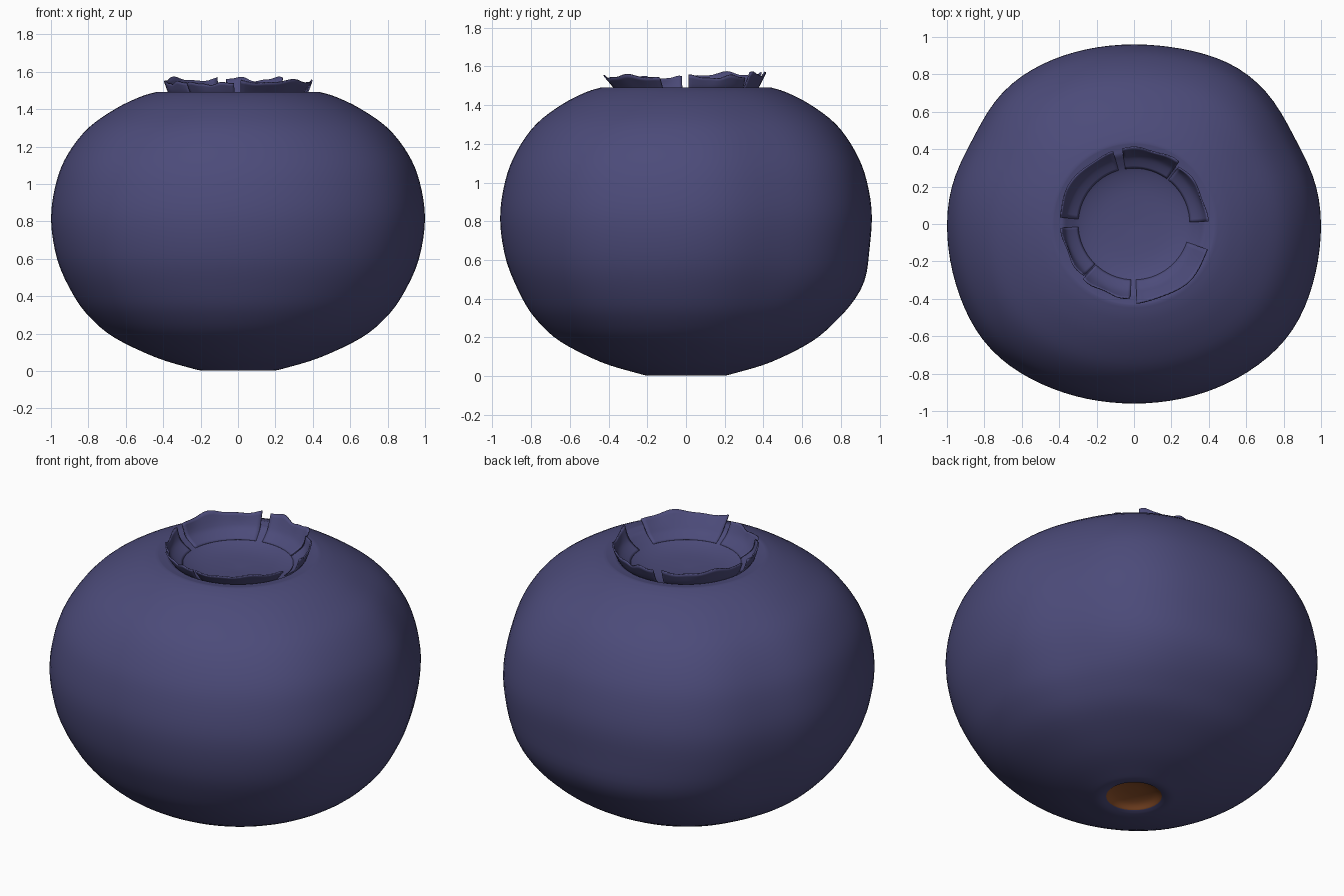
import bpy, bmesh, math, random

if "Cube" in bpy.data.objects:
    bpy.data.objects.remove(bpy.data.objects["Cube"])

random.seed(4)


def material(name, rgb):
    m = bpy.data.materials.new(name)
    m.diffuse_color = (*rgb, 1)
    m.use_nodes = True
    m.node_tree.nodes["Principled BSDF"].inputs["Base Color"].default_value = m.diffuse_color
    return m


skin = material("berry blue", (0.072, 0.07, 0.193))
scar = material("stem scar brown", (0.29, 0.088, 0.025))


def finish(name, bm, mats, angle=50):
    me = bpy.data.meshes.new(name)
    bm.to_mesh(me)
    bm.free()
    ob = bpy.data.objects.new(name, me)
    bpy.context.collection.objects.link(ob)
    for m in mats:
        me.materials.append(m)
    bpy.ops.object.select_all(action='DESELECT')
    ob.select_set(True)
    bpy.context.view_layer.objects.active = ob
    bpy.ops.object.shade_smooth_by_angle(angle=math.radians(angle))
    return ob


def smooth_profile(pts, steps=4):
    """Catmull-Rom curve through the profile points."""
    out = []
    for i in range(len(pts) - 1):
        p = [pts[max(i - 1, 0)], pts[i], pts[i + 1], pts[min(i + 2, len(pts) - 1)]]
        for s in range(steps):
            t = s / steps
            out.append(tuple(0.5 * (2 * b + (c - a) * t + (2 * a - 5 * b + 4 * c - d) * t * t
                                    + (3 * b - a - 3 * c + d) * t ** 3) for a, b, c, d in zip(*p)))
    return out + [pts[-1]]


def lathe(bm, profile, shape, n=96):
    """Revolve (radius, z) points; radius 0 ends become a fan."""
    rings = []
    for r, z in profile:
        if r < 1e-4:
            rings.append([bm.verts.new((0, 0, z))] * n)
        else:
            rings.append([bm.verts.new(shape(r, z, 2 * math.pi * i / n)) for i in range(n)])
    for a, b in zip(rings, rings[1:]):
        for i in range(n):
            j = (i + 1) % n
            quad = list(dict.fromkeys((a[i], a[j], b[j], b[i])))
            bm.faces.new(quad)


def bump(a, centre, width):
    """Smooth hump around an angle in degrees."""
    d = (math.degrees(a) - centre + 180) % 360 - 180
    return math.exp(-(d / width) ** 2)


def berry_shape(r, z, a):
    # slightly square outline, narrower front to back, fading out at the poles
    w = min(1, max(0, (r - 0.42) / 0.5))
    f = 1 + w * (-0.01 + 0.02 * math.cos(2 * a) - 0.01 * math.cos(4 * a))
    # flattened rear flanks and fuller front corners
    f += w * (-0.03 * (bump(a, 28, 14) + bump(a, 152, 14)) + 0.012 * bump(a, 58, 14)
              + 0.014 * (bump(a, 220, 16) + bump(a, 325, 16)))
    # low bulge at the back
    bulge = 0.035 * max(0, math.sin(a)) ** 3 * math.exp(-((z - 0.45) / 0.15) ** 2) * w
    return ((r * f + bulge) * math.cos(a), (r * f + bulge) * math.sin(a), z)


# Body: stem pit, round flesh, and dished crown basin
pit = [(0, 0.05), (0.06, 0.047), (0.115, 0.034), (0.15, 0.012)]
flesh = [(0.15, 0.012), (0.19, 0.003), (0.25, 0.015), (0.44, 0.073), (0.66, 0.178), (0.79, 0.285), (0.88, 0.405),
         (0.965, 0.59), (1.0, 0.81), (0.972, 1.01), (0.91, 1.16), (0.80, 1.30), (0.65, 1.405), (0.52, 1.467),
         (0.435, 1.492)]
basin = [(0.435, 1.492), (0.40, 1.487), (0.375, 1.482), (0.34, 1.458), (0.28, 1.425), (0.18, 1.402), (0, 1.392)]
bm = bmesh.new()
lathe(bm, smooth_profile(pit)[:-1] + smooth_profile(flesh)[:-1] + smooth_profile(basin), berry_shape)
bmesh.ops.recalc_face_normals(bm, faces=bm.faces)
for f in bm.faces:
    c = f.calc_center_median()
    f.material_index = int(c.z < 0.2 and math.hypot(c.x, c.y) < 0.15)
finish("berry_body", bm, [skin, scar])

# Crown sepals rising out of the basin: start angle, end angle, tip radius, height
sepals = [(2, 52, 0.39, 0.06), (54, 99, 0.405, 0.075), (106, 175, 0.4, 0.075),
          (183, 226, 0.385, 0.055), (227, 267, 0.395, 0.05), (272, 341, 0.42, 0.062)]
for k, (a0, a1, tip, height) in enumerate(sepals):
    bm = bmesh.new()
    n = 18
    phase = random.uniform(0, 6)
    grid = []
    for i in range(n + 1):
        u = i / n
        a = math.radians(a0 + (a1 - a0) * u)
        wave = math.sin(u * 9 + phase)
        h = height * (0.92 + 0.14 * wave + 0.06 * math.sin(u * 19 + phase))
        side = [(0.30, 1.433), (0.345, 1.462), (0.372, 1.492), (tip + 0.006 * wave, 1.49 + h)]
        grid.append([bm.verts.new((r * math.cos(a), r * math.sin(a), z))
                     for r, z in smooth_profile(side, 3)])
    for p, q in zip(grid, grid[1:]):
        for j in range(len(p) - 1):
            bm.faces.new((p[j], q[j], q[j + 1], p[j + 1]))
    ob = finish(f"sepal_{k + 1}", bm, [skin])
    mod = ob.modifiers.new("thickness", 'SOLIDIFY')
    mod.thickness = 0.008
    mod.offset = 0
